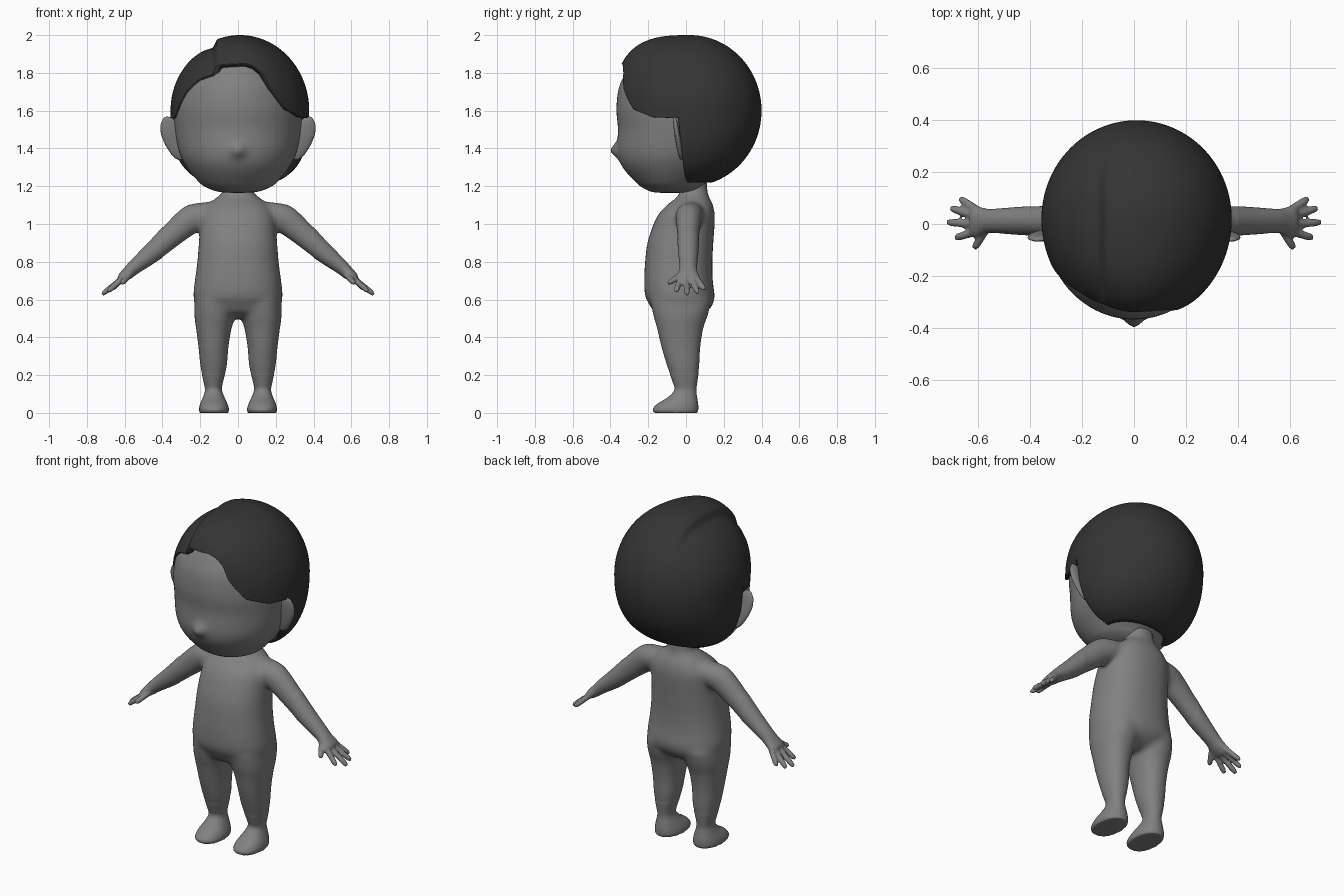
import bpy, bmesh
from math import sin, cos, acos, pi, exp, radians
from mathutils import Vector

if "Cube" in bpy.data.objects:
    bpy.data.objects.remove(bpy.data.objects["Cube"])

X, Y = Vector((1, 0, 0)), Vector((0, 1, 0))


def material(name, grey):
    mat = bpy.data.materials.new(name)
    mat.diffuse_color = (grey, grey, grey, 1)
    mat.use_nodes = True
    mat.node_tree.nodes["Principled BSDF"].inputs["Base Color"].default_value = mat.diffuse_color
    return mat


skin, dark = material("skin", .22), material("dark_hair", .035)


def finish(bm, name, mat=skin):
    mesh = bpy.data.meshes.new(name)
    bm.to_mesh(mesh)
    bm.free()
    for p in mesh.polygons:
        p.use_smooth = True
    mesh.materials.append(mat)
    ob = bpy.data.objects.new(name, mesh)
    bpy.context.collection.objects.link(ob)
    return ob


def spline(rows, sub):
    """Catmull-Rom through rows of numbers."""
    out = []
    for i in range(len(rows) - 1):
        a, b, c, d = (rows[max(0, min(len(rows) - 1, i + k))] for k in (-1, 0, 1, 2))
        for s in range(sub):
            t = s / sub
            out.append([0.5 * (2 * q + (r - p) * t + (2 * p - 5 * q + 4 * r - w) * t * t
                               + (3 * q - p - 3 * r + w) * t ** 3)
                        for p, q, r, w in zip(a, b, c, d)])
    return out + [list(rows[-1])]


def tube(bm, rows, u=X, v=Y, seg=32, sub=4, n=2.0):
    """Closed loft through rows of (x, y, z, radius along u, radius along v)."""
    def pw(k):
        return (1 if k > 0 else -1) * abs(k) ** (2 / n)
    rings = []
    for x, y, z, ru, rv in spline(rows, sub):
        rings.append([bm.verts.new(Vector((x, y, z)) + u * ru * pw(cos(2 * pi * k / seg))
                                   + v * rv * pw(sin(2 * pi * k / seg))) for k in range(seg)])
    for a, b in zip(rings, rings[1:]):
        for k in range(seg):
            m = (k + 1) % seg
            bm.faces.new((a[k], a[m], b[m], b[k]))
    bm.faces.new(rings[0][::-1])
    bm.faces.new(rings[-1])


def upright(rows, s=1):
    """(z, x min, x max, y front, y back) to tube rows."""
    return [(s * (a + b) / 2, (f + k) / 2, z, (b - a) / 2, (k - f) / 2) for z, a, b, f, k in rows]


# Body: torso, legs, arms and fingers fused into one smooth skin
torso = [(.50, .10, -.10, .05), (.53, .195, -.165, .105), (.57, .226, -.192, .14),
         (.62, .237, -.217, .152), (.70, .229, -.222, .142), (.80, .216, -.217, .14),
         (.90, .208, -.205, .145), (1.0, .20, -.172, .152), (1.06, .19, -.14, .152),
         (1.11, .15, -.09, .14), (1.14, .115, -.05, .124), (1.17, .082, -.035, .114),
         (1.25, .075, -.035, .112)]
leg = [(0, .052, .203, -.17, .062), (.02, .047, .207, -.178, .066), (.05, .056, .20, -.15, .065),
       (.08, .07, .187, -.10, .06), (.12, .085, .175, -.062, .055), (.16, .08, .182, -.07, .06),
       (.25, .058, .20, -.102, .072), (.35, .05, .21, -.132, .077), (.45, .033, .223, -.155, .093),
       (.52, .012, .232, -.175, .118), (.60, .01, .228, -.19, .135)]
arm = [(.09, .03, 1.085, .045, .06), (.20, .018, 1.045, .078, .074), (.26, .014, 1.017, .076, .068),
       (.35, .012, .942, .066, .06), (.45, .012, .852, .054, .054), (.545, .012, .775, .040, .047),
       (.58, .010, .743, .034, .052), (.61, .010, .718, .028, .062), (.625, .010, .706, .02, .056)]
digits = [((.57, -.02, .735), (.617, -.095, .685)), ((.60, -.028, .72), (.69, -.053, .642)),
          ((.60, -.002, .722), (.721, .007, .626)), ((.60, .027, .722), (.709, .062, .634)),
          ((.59, .045, .73), (.672, .098, .652))]
bm = bmesh.new()
tube(bm, upright([(z, -h, h, f, b) for z, h, f, b in torso]), n=2.3)
for s in (1, -1):
    tube(bm, upright(leg, s), n=2.2)
    u = Vector((.6 * s, 0, .8))
    tube(bm, [(s * r[0], *r[1:]) for r in arm], u, Y)
    for base, tip in digits:
        a, b = (Vector((s * p[0], p[1], p[2])) for p in (base, tip))
        side = (b - a).cross(u).normalized()
        tube(bm, [(*a.lerp(b, t), r, r) for t, r in
                  ((0, .016), (.5, .016), (.85, .015), (1, .009))], u, side, 12, 3)
bmesh.ops.recalc_face_normals(bm, faces=bm.faces)
body = finish(bm, "body")
rm = body.modifiers.new("fuse", 'REMESH')
rm.mode, rm.voxel_size = 'VOXEL', .0075
fused = body.evaluated_get(bpy.context.evaluated_depsgraph_get())
bm = bmesh.new()
bm.from_mesh(fused.to_mesh())
bpy.data.objects.remove(body)
trunk = [v for v in bm.verts if abs(v.co.x) < .4 and v.co.z > .2]
for verts, times in ((list(bm.verts), 2), (trunk, 25)):
    for _ in range(times):
        bmesh.ops.smooth_vert(bm, verts=verts, factor=.5,
                              use_axis_x=True, use_axis_y=True, use_axis_z=True)
finish(bm, "body")

# Head with a small pointed nose
head = [(1.165, .03, -.13, -.02), (1.17, .10, -.18, .04), (1.19, .16, -.225, .08),
        (1.22, .205, -.265, .11), (1.30, .27, -.335, .21), (1.38, .31, -.363, .28),
        (1.50, .335, -.36, .33), (1.60, .34, -.368, .34), (1.70, .322, -.36, .33),
        (1.77, .285, -.335, .30), (1.85, .20, -.285, .24), (1.89, .11, -.2, .15),
        (1.91, .03, -.06, .03)]
bm = bmesh.new()
tube(bm, upright([(z, -h, h, f, b) for z, h, f, b in head]), seg=96, sub=6)
for v in bm.verts:
    if v.co.y < 0:
        v.co.y -= .036 * exp(-(v.co.x ** 2 + (v.co.z - 1.39) ** 2) / .0012)
bmesh.ops.recalc_face_normals(bm, faces=bm.faces)
finish(bm, "head")

# Ears: thin flaps facing forward
outline = [(.27, 1.36), (.30, 1.32), (.345, 1.345), (.385, 1.41), (.413, 1.47),
           (.418, 1.53), (.395, 1.58), (.35, 1.578), (.30, 1.52)]
for s, name in ((1, "ear_left"), (-1, "ear_right")):
    bm = bmesh.new()
    face = bm.faces.new([bm.verts.new((s * x, -.055 - .16 * (z - 1.42), z)) for x, z in outline])
    ext = bmesh.ops.extrude_face_region(bm, geom=[face], use_keep_orig=True)
    for g in ext["geom"]:
        if isinstance(g, bmesh.types.BMVert):
            g.co.y += .035
    bmesh.ops.recalc_face_normals(bm, faces=bm.faces)
    finish(bm, name).modifiers.new("round", 'SUBSURF').levels = 2

# Hair: cap running from the crown down to a hairline given by angle around the head
hairline = [(-180, 1.22), (-83, 1.22), (-81, 1.56), (-71, 1.56), (-63, 1.61), (-54, 1.70),
            (-42, 1.785), (-25, 1.84), (-15, 1.845), (6, 1.85), (15, 1.835), (22, 1.80), (27, 1.72),
            (34, 1.66), (41, 1.61), (61, 1.565), (81, 1.56), (83, 1.22), (180, 1.22)]
centre = Vector((.01, .02, 1.6))


def clamp(t):
    return max(0, min(1, t))


def line_height(deg):
    for (a, za), (b, zb) in zip(hairline, hairline[1:]):
        if deg <= b:
            return za + (zb - za) * (deg - a) / (b - a)
    return hairline[-1][1]


def hair_point(deg, t):
    end = acos((line_height(deg) - 1.6) / .4)
    mid = .9 * min(end, acos(-.1))
    h = cos(t / .7 * mid if t < .7 else mid + (t - .7) / .3 * (end - mid))
    front = cos(radians(deg)) > 0
    ex, ey = (2 if h > 0 else 2.8), (2.9 if front and h > 0 else 2)

    def width(e):
        return max(0, 1 - abs(h) ** e) ** (1 / e)
    p = centre + Vector((.367 * width(ex) * sin(radians(deg)),
                         -(.398 if front else .38) * width(ey) * cos(radians(deg)), .4 * h))
    # side parting: a step down on the -x side, fading to the back
    d = .042 * clamp((-.112 - p.x) / .022) * exp(-max(0, -.12 - p.x) / .12)
    p.z -= d * clamp((.3 - p.y) / .25) * clamp((p.z - 1.6) / .2)
    return p


bm = bmesh.new()
cols, rows = 200, 70
crown = bm.verts.new((.01, .02, 2.0))
grid = [[bm.verts.new(hair_point(-180 + 360 * j / cols, i / rows)) for j in range(cols)]
        for i in range(1, rows + 1)]
for j in range(cols):
    k = (j + 1) % cols
    bm.faces.new((crown, grid[0][j], grid[0][k]))
    for a, b in zip(grid, grid[1:]):
        bm.faces.new((a[j], b[j], b[k], a[k]))
so = finish(bm, "hair", dark).modifiers.new("thickness", 'SOLIDIFY')
so.thickness, so.offset = .035, -1
